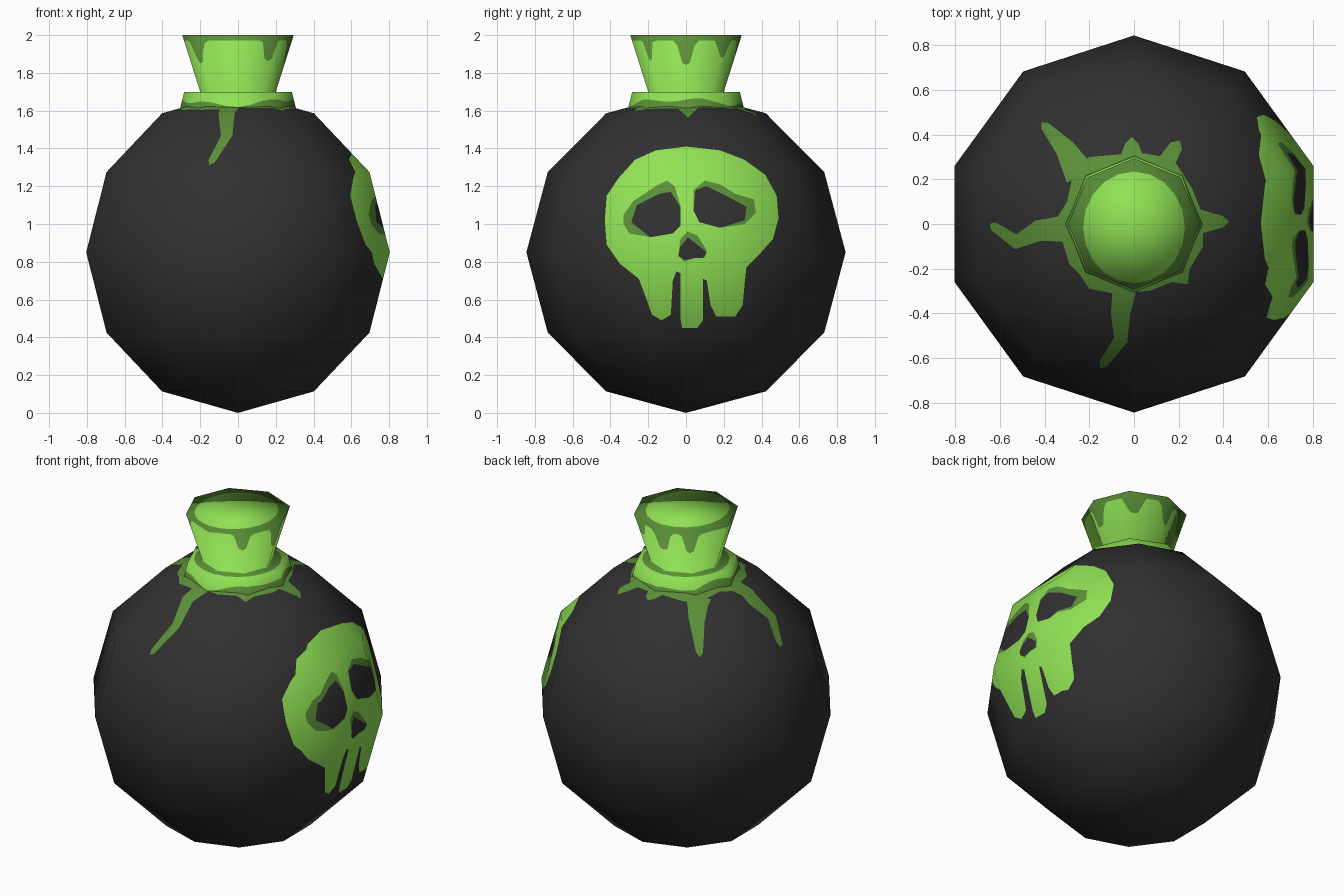
import bpy
import bmesh
from math import sin, cos, pi, radians, atan2, exp
from mathutils import Vector
from mathutils.bvhtree import BVHTree
from mathutils.geometry import barycentric_transform

default_cube = bpy.data.objects.get("Cube")
if default_cube:
    bpy.data.objects.remove(default_cube, do_unlink=True)


def make_material(name, colour):
    mat = bpy.data.materials.new(name)
    mat.use_nodes = True
    mat.diffuse_color = (*colour, 1)
    mat.node_tree.nodes["Principled BSDF"].inputs["Base Color"].default_value = (*colour, 1)
    return mat


MATERIALS = [
    make_material("charcoal", (0.03, 0.03, 0.03)),
    make_material("bright_green", (0.28, 0.76, 0.09)),
    make_material("moss_green", (0.105, 0.275, 0.04)),
]
CHARCOAL, BRIGHT, MOSS = range(3)


def lathe(profile, sides, start=0.0):
    """Revolve (radius, height) points around the z axis."""
    bm = bmesh.new()
    rings = []
    for r, z in profile:
        angles = [start + 2 * pi * k / sides for k in range(sides)]
        rings.append([bm.verts.new((r * cos(a), r * sin(a), z)) for a in angles])
    for low, high in zip(rings, rings[1:]):
        for k in range(sides):
            n = (k + 1) % sides
            bm.faces.new((low[k], low[n], high[n], high[k]))
    bmesh.ops.remove_doubles(bm, verts=bm.verts[:], dist=1e-5)
    bm.normal_update()
    return bm


def cut(bm, faces, point, normal):
    """Split the given faces along a plane."""
    if faces:
        edges = {e for f in faces for e in f.edges}
        verts = {v for f in faces for v in f.verts}
        bmesh.ops.bisect_plane(bm, geom=[*verts, *edges, *faces], dist=1e-5,
                               plane_co=point, plane_no=normal)


def inside(u, v, outline):
    hit = False
    for (au, av), (bu, bv) in zip(outline, outline[1:] + outline[:1]):
        if (av > v) != (bv > v) and u < au + (v - av) * (bu - au) / (bv - av):
            hit = not hit
    return hit


def paint_shape(bm, outline, axes, region, colour):
    """Cut a flat outline into the surface along one axis and colour it."""
    i, j = axes
    for a, b in zip(outline, outline[1:] + outline[:1]):
        def near(face):
            return all(min(v.co[ax] for v in face.verts) <= max(p, q)
                       and max(v.co[ax] for v in face.verts) >= min(p, q)
                       for p, q, ax in zip(a, b, axes))
        point, normal = Vector(), Vector()
        point[i], point[j] = a
        normal[i], normal[j] = b[1] - a[1], a[0] - b[0]
        cut(bm, [f for f in bm.faces if region(f) and near(f)],
            point, normal.normalized())
    for f in bm.faces:
        c = f.calc_center_median()
        if region(f) and inside(c[i], c[j], outline):
            f.material_index = colour


def hundredths(points):
    return [(a / 100, b / 100) for a, b in points]


def ellipse(cy, rx, ry, count=20):
    steps = [2 * pi * k / count for k in range(count)]
    return [(rx * cos(a), cy + ry * sin(a)) for a in steps]


def trickle(path, wide, thin):
    """Outline of a tapering stroke along a path."""
    pts = [Vector(p) for p in hundredths(path)]
    left, right = [], []
    for k, p in enumerate(pts):
        way = (pts[min(k + 1, len(pts) - 1)] - pts[max(k - 1, 0)]).normalized()
        side = Vector((-way.y, way.x)) * (wide + (thin - wide) * k / (len(pts) - 1))
        left.append(tuple(p + side))
        right.append(tuple(p - side))
    tip = tuple(pts[-1] + way * thin)
    return left + [tip] + right[::-1]


def finish(name, bm, base):
    """Make the object, keeping the smooth normals of the uncut shape."""
    bmesh.ops.triangulate(base, faces=base.faces[:])
    base.normal_update()
    base.faces.ensure_lookup_table()
    tree = BVHTree.FromBMesh(base)
    normals = []
    for v in bm.verts:
        spot, _, index, _ = tree.find_nearest(v.co)
        tri = base.faces[index].verts
        normals.append(barycentric_transform(
            spot, *[t.co for t in tri], *[t.normal for t in tri]).normalized())
    for f in bm.faces:
        f.smooth = True
    mesh = bpy.data.meshes.new(name)
    bm.to_mesh(mesh)
    for mat in MATERIALS:
        mesh.materials.append(mat)
    mesh.normals_split_custom_set_from_vertices(normals)
    bpy.context.collection.objects.link(bpy.data.objects.new(name, mesh))


# Round body: a ten-sided ball
ball = [(0.845 * sin(pi * k / 6), 0.85 - 0.85 * cos(pi * k / 6)) for k in range(7)]
body = lathe(ball, 10, pi / 2)
body_base = body.copy()

# Slime on the shoulder: a pool with trickles running out of it
pool = [(31, -2), (31, -10), (25, -20), (24, -27), (17, -26), (7, -30), (-10, -31),
        (-20, -29), (-24, -23), (-29, -18), (-32, -8), (-35, 2), (-30, 10),
        (-27, 24), (-20, 30), (2, 32), (14, 30), (19, 27), (26, 16), (30, 6)]
trickles = [
    trickle([(-4, -27), (-6, -40), (-6, -52), (-14, -63)], 0.055, 0.02),
    trickle([(-30, -2), (-43, -3), (-53, -8), (-63, -1)], 0.06, 0.02),
    trickle([(-24, 22), (-31, 34), (-40, 44)], 0.07, 0.02),
    trickle([(-1, 28), (-1, 36)], 0.06, 0.03),
    trickle([(14, 27), (19, 35)], 0.04, 0.03),
    trickle([(28, 1), (40, 1)], 0.06, 0.025)]
for shape in [hundredths(pool)] + trickles:
    paint_shape(body, shape, (0, 1), lambda f: f.normal.z > 0.2, MOSS)

# Skull on the +x side: outline, then rims and hollows of eyes and nose
skull = [(0, 141), (18, 139), (31, 134), (42, 126), (48, 115), (49, 103), (46, 92),
         (38, 83), (32, 77), (31, 68), (30, 57), (26, 51), (16, 51), (13, 57),
         (11, 70), (9, 71), (9, 49), (6, 45), (-2, 45), (-3, 50), (-3, 74),
         (-5, 75), (-7, 70), (-8, 52), (-13, 49), (-18, 52), (-22, 63), (-25, 71),
         (-35, 79), (-42, 89), (-43, 102), (-42, 115), (-36, 124), (-27, 134),
         (-16, 139)]
eye_rims = [
    [(-33, 105), (-28, 112), (-16, 120), (-10, 123), (-6, 120), (-3, 110),
     (-3, 99), (-7, 95), (-19, 93), (-30, 95), (-33, 100)],
    [(4, 118), (10, 123), (18, 121), (26, 116), (36, 113), (37, 106), (31, 100),
     (18, 98), (7, 101), (4, 107)]]
eye_hollows = [
    [(-26, 110), (-14, 116), (-8, 117), (-3, 109), (-3, 99), (-7, 95), (-19, 93),
     (-24, 97), (-29, 101)],
    [(5, 118), (11, 120), (23, 114), (32, 109), (31, 102), (18, 98), (7, 101), (4, 107)]]
nose_rim = [(-3, 92), (1, 96), (6, 94), (11, 86), (10, 82), (5, 82), (-1, 80), (-4, 84)]
nose_hollow = [(1, 93), (6, 89), (11, 85), (9, 82), (5, 82), (-1, 81), (-4, 83), (-3, 88)]
for shapes, colour in (([skull], BRIGHT), (eye_rims + [nose_rim], MOSS),
                       (eye_hollows + [nose_hollow], CHARCOAL)):
    for shape in shapes:
        paint_shape(body, hundredths(shape), (1, 2), lambda f: f.normal.x > 0.2, colour)
finish("bottle_body", body, body_base)

# Collar, flared neck and flat top: one eight-sided turning
neck = lathe([(0.31, 1.6), (0.285, 1.7), (0.2, 1.7), (0.295, 2), (0, 2)], 8)
neck_base = neck.copy()
for f in neck.faces:
    f.material_index = MOSS if f.calc_center_median().z > 1.99 else BRIGHT

# Bright pool on the top and moss ring on the collar ledge
for shape, height, colour in ((ellipse(-0.015, 0.228, 0.25), 2, BRIGHT),
                              (ellipse(0, 0.245, 0.245), 1.7, MOSS)):
    paint_shape(neck, shape, (0, 1),
                lambda f: abs(f.calc_center_median().z - height) < 0.001, colour)

# Slime drips below the rim: (direction, half width, length)
DRIPS = [(0, 9, 0.13), (-50, 8, 0.11), (50, 11, 0.09),
         (95, 9, 0.12), (130, 8, 0.13), (-147, 14, 0.12)]


def slime_edge(a, z):
    """Height of the slime border on the collar or on the neck."""
    if z < 1.7:
        return 1.645 + 0.015 * sin(2 * a + 2) + 0.012 * sin(5 * a)
    gaps = [((a - radians(t) + pi) % (2 * pi) - pi, radians(w), d) for t, w, d in DRIPS]
    return 1.972 - sum(d * exp(-(gap / w) ** 4) for gap, w, d in gaps)


# Split the walls into narrow columns, then cut each along its slime edge
STEP = radians(5)
for k in range(36):
    cut(neck, [f for f in neck.faces if abs(f.normal.z) < 0.7], Vector(),
        Vector((-sin(k * STEP), cos(k * STEP), 0)))
for f in [f for f in neck.faces if abs(f.normal.z) < 0.7]:
    c = f.calc_center_median()
    start = atan2(c.y, c.x) // STEP * STEP
    p, q = [Vector((0.26 * cos(a), 0.26 * sin(a), slime_edge(a, c.z)))
            for a in (start, start + STEP)]
    cut(neck, [f], p, (q - p).cross(Vector((c.x, c.y, 0))).normalized())
for f in [f for f in neck.faces if abs(f.normal.z) < 0.7]:
    c = f.calc_center_median()
    above = c.z > slime_edge(atan2(c.y, c.x), c.z)
    f.material_index = MOSS if above == (c.z > 1.7) else BRIGHT
finish("bottle_neck", neck, neck_base)
